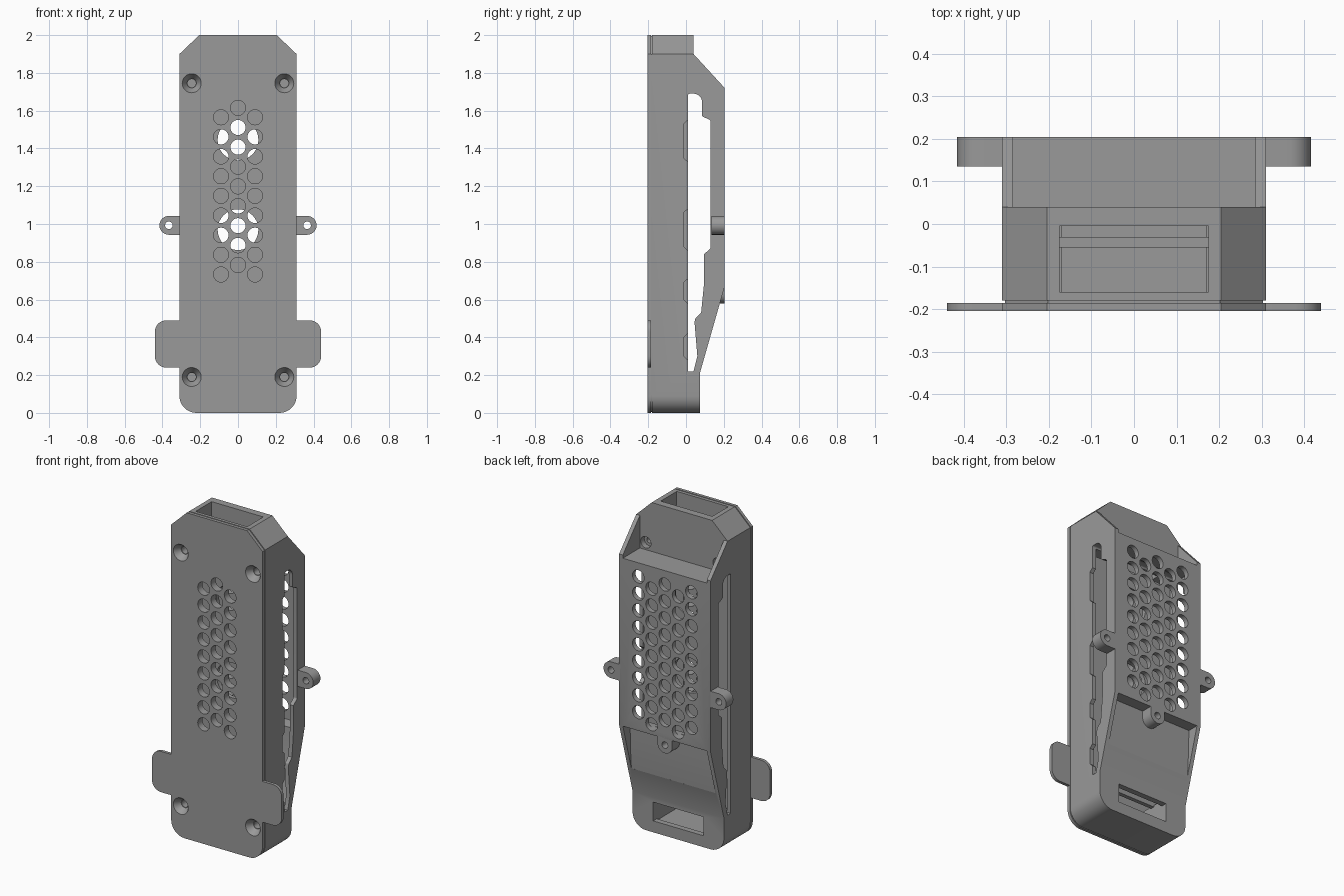
import bpy, bmesh, math
from mathutils import Vector

if "Cube" in bpy.data.objects:
    bpy.data.objects.remove(bpy.data.objects["Cube"])

grey = bpy.data.materials.new("grey_plastic")
grey.diffuse_color = (0.32, 0.32, 0.32, 1)
grey.use_nodes = True
grey.node_tree.nodes["Principled BSDF"].inputs["Base Color"].default_value = grey.diffuse_color


def rounded(pts):
    """Fillet a polygon given as (u, v, radius)."""
    out = []
    for i, (u, v, r) in enumerate(pts):
        p = Vector((u, v))
        if r == 0:
            out.append((u, v))
            continue
        a = (Vector(pts[i - 1][:2]) - p).normalized()
        b = (Vector(pts[(i + 1) % len(pts)][:2]) - p).normalized()
        half = a.angle(b) / 2
        c = p + (a + b).normalized() * r / math.sin(half)
        s, e = p + a * r / math.tan(half) - c, p + b * r / math.tan(half) - c
        for k in range(9):
            t = k / 8
            d = s * math.sin((1 - t) * s.angle(e)) + e * math.sin(t * s.angle(e))
            out.append(tuple(c + d.normalized() * r))
    return out


def circle(u, v, r, n=24):
    return [(u + r * math.cos(2 * math.pi * k / n), v + r * math.sin(2 * math.pi * k / n)) for k in range(n)]


def prism(name, loops, axis, a, b):
    """Extrude loops from a to b: axis 'y' takes (x, z), axis 'x' takes (y, z)."""
    bm = bmesh.new()
    for lo in loops:
        la, lb = lo if isinstance(lo[0], list) else (lo, lo)
        put = (lambda p, d: (p[0], d, p[1])) if axis == 'y' else (lambda p, d: (d, p[0], p[1]))
        va = [bm.verts.new(put(p, a)) for p in la]
        vb = [bm.verts.new(put(p, b)) for p in lb]
        bm.faces.new(va)
        bm.faces.new(vb[::-1])
        for i in range(len(va)):
            j = (i + 1) % len(va)
            bm.faces.new((va[j], va[i], vb[i], vb[j]))
    bmesh.ops.recalc_face_normals(bm, faces=bm.faces)
    me = bpy.data.meshes.new(name)
    bm.to_mesh(me)
    bm.free()
    me.materials.append(grey)
    ob = bpy.data.objects.new(name, me)
    bpy.context.collection.objects.link(ob)
    return ob


def boolean(targets, cutter, op='DIFFERENCE'):
    for ob in targets:
        m = ob.modifiers.new("cut", 'BOOLEAN')
        m.operation, m.object, m.solver = op, cutter, 'EXACT'
        bpy.context.view_layer.update()
        me = bpy.data.meshes.new_from_object(ob.evaluated_get(bpy.context.evaluated_depsgraph_get()))
        ob.modifiers.clear()
        ob.data = me
    bpy.data.objects.remove(cutter)


def box(u0, u1, v0, v1):
    return [(u0, v0), (u1, v0), (u1, v1), (u0, v1)]


def outline(d=0):
    return rounded([(-.31 + d, d, .09), (.31 - d, d, .09), (.31 - d, 1.9 - d / 2, 0),
                    (.205 - d / 2, 2 - d, 0), (-.205 + d / 2, 2 - d, 0), (-.31 + d, 1.9 - d / 2, 0)])


# Housing: front outline crossed with the side profile
housing = prism("housing", [outline()], 'y', -.18, .25)
boolean([housing], prism("profile", [[(-.3, -.1), (.075, -.1), (.075, .215), (.205, .67), (.205, 1.72),
                                      (.04, 1.9), (.04, 2.1), (-.3, 2.1)]], 'x', -.5, .5), 'INTERSECT')

# Recesses between the side walls, above and below the rear grille
boolean([housing], prism("top_recess", [box(.04, .3, 1.7, 2.1)], 'x', -.285, .285))
boolean([housing], prism("low_recess", [[(.3, .38), (.122, .38), (.128, .46), (.132, .55), (.135, .67), (.3, .67)]],
                         'x', -.285, .285))

# Hollow inside, top duct, cable chamber and rear cable window
boolean([housing], prism("cavity", [[(-.3, .22), (.05, .22), (.1, .38), (.112, .69), (.175, .70),
                                     (.175, 1.67), (.02, 1.68), (-.3, 1.68)]], 'x', -.285, .285))
boolean([housing], prism("duct", [box(-.175, .175, 1.6, 2.1)], 'y', -.16, -.005))
boolean([housing], prism("chamber", [box(-.17, .17, .06, .3)], 'y', -.16, .04))
boolean([housing], prism("window", [box(-.17, .17, .07, .185)], 'y', 0, .2))

# Stepped slot through both side walls, with extra notches on one side
slot = rounded([(.01, .22, 0), (.04, .22, 0), (.06, .3, 0), (.045, .48, 0), (.05, .5, 0), (.08, .53, 0),
                (.095, .68, 0), (.095, .84, 0), (.13, .87, .01), (.13, 1.55, .01), (.085, 1.57, .01),
                (.085, 1.69, .045), (.01, 1.69, .01)])
boolean([housing], prism("side_slot", [slot], 'x', -.4, .4))
boolean([housing], prism("notches", [[(.02, a), (.02, b), (-.012, b - .03), (-.012, a + .03)]
                                     for a, b in ((1.32, 1.56), (.85, 1.09), (.57, .72), (.27, .43))], 'x', .25, .4))

# Front plate with two side tabs, and its inner lip
plate = prism("front_plate", [outline()], 'y', -.205, -.186)
tabs = rounded([(-.44, .24, .06), (.44, .24, .06), (.44, .49, .06), (-.44, .49, .06)])
boolean([plate], prism("tabs", [tabs], 'y', -.205, -.186), 'UNION')
lip = prism("plate_lip", [outline(.006)], 'y', -.187, -.16)

# Inner board with two round openings
board = prism("inner_board", [box(-.29, .29, .21, 1.66)], 'y', -.055, -.03)
boolean([board], prism("openings", [circle(0, z, .108, 32) for z in (1.445, .97)], 'y', -.1, 0))


# Honeycomb vents on the front and the rear
def vents(columns):
    return [circle(.09 * c, (1.565 if c % 2 else 1.615) - .104 * k, .04) for c in columns for k in range(9)]


boolean([plate, lip], prism("front_vents", vents((-1, 0, 1)), 'y', -.25, -.1))
boolean([housing], prism("rear_vents", vents((-2, -1, 0, 1, 2)), 'y', .15, .25))

# Countersunk screw holes at the front, counterbored ones in the top recess
spots = [(x, z) for x in (-.245, .245) for z in (.19, 1.745)]
boolean([plate, lip, housing], prism("sinks", [[circle(x, z, .051), circle(x, z, .025)] for x, z in spots],
                                     'y', -.206, -.165))
boolean([plate, lip, housing], prism("bores", [circle(x, z, .022) for x, z in spots], 'y', -.22, -.1))
boolean([housing], prism("back_bores", [circle(x, 1.745, .035) for x in (-.245, .245)], 'y', .005, .1))
boolean([housing], prism("back_pins", [circle(x, 1.745, .017) for x in (-.245, .245)], 'y', -.05, .1))

# Mounting lugs: one on each side, one under the rear grille
lugs = []
for s, name in ((1, "right_lug"), (-1, "left_lug")):
    arc = [(s * (.366 + .05 * math.cos(t)), .993 + .05 * math.sin(t))
           for t in [math.pi * (k / 12 - .5) for k in range(13)]]
    lug = prism(name, [[(s * .3, .943)] + arc + [(s * .3, 1.043)]], 'y', .135, .205)
    boolean([lug], prism("lug_hole", [circle(s * .366, .993, .02)], 'y', .1, .3))
    lugs.append(lug)
arc = [(.05 * math.cos(t), .63 + .05 * math.sin(t)) for t in [math.pi * (1 + k / 12) for k in range(13)]]
low = prism("lower_lug", [[(-.05, .675)] + arc + [(.05, .675)]], 'y', .125, .205)
boolean([low], prism("lug_hole", [circle(0, .63, .02)], 'y', .14, .3))

# Smooth curves, sharp edges
bpy.ops.object.select_all(action='DESELECT')
for ob in [housing, plate, lip, board, low] + lugs:
    ob.select_set(True)
    bpy.context.view_layer.objects.active = ob
bpy.ops.object.shade_smooth_by_angle(angle=math.radians(30))
